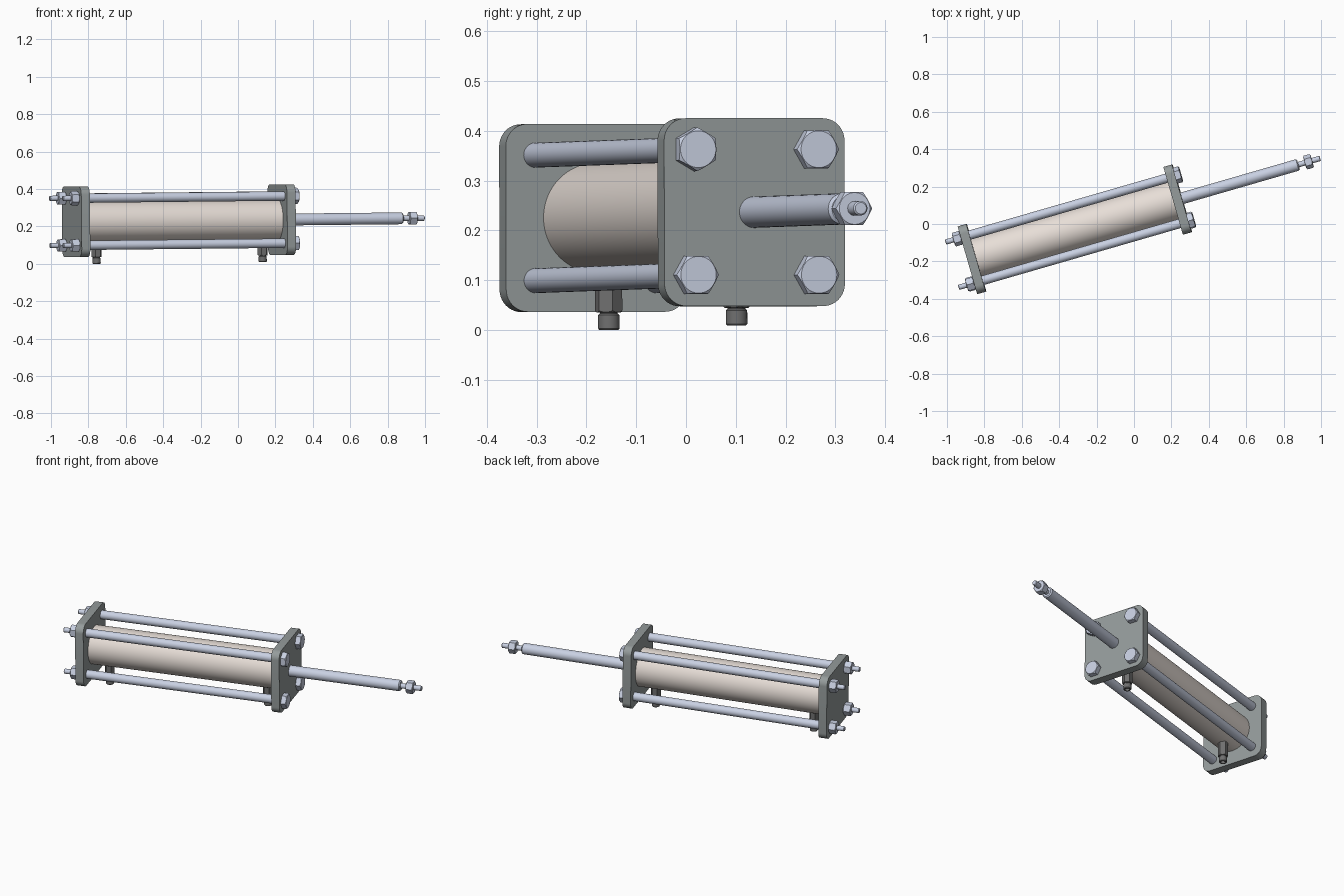
import bpy, bmesh
from math import cos, sin, pi, radians
from mathutils import Matrix, Vector

if "Cube" in bpy.data.objects:
    bpy.data.objects.remove(bpy.data.objects["Cube"])

# Local frame: x runs along the cylinder from the rear plate to the rod tip
FRAME = (Matrix.Translation((-0.866, -0.187, 0.225))
         @ Matrix.Rotation(radians(16.12), 4, 'Z')
         @ Matrix.Rotation(radians(-0.58), 4, 'Y'))
LENGTH = 1.145      # plate centre to plate centre
HALF = 0.024        # half plate thickness
SIZE = 0.1885       # half plate width
BOLT = 0.126        # tie rod offset


def material(name, rgb):
    m = bpy.data.materials.new(name)
    m.diffuse_color = (*rgb, 1)
    m.use_nodes = True
    m.node_tree.nodes["Principled BSDF"].inputs["Base Color"].default_value = m.diffuse_color
    return m


STEEL = material("bright_steel", (0.58, 0.63, 0.76))
BARREL = material("beige_barrel", (0.80, 0.73, 0.68))
PLATE = material("plate_grey", (0.30, 0.33, 0.33))
PORT = material("port_grey", (0.16, 0.16, 0.16))


def finish(name, bm, mat, place, smooth=True):
    bmesh.ops.recalc_face_normals(bm, faces=bm.faces[:])
    me = bpy.data.meshes.new(name)
    bm.to_mesh(me)
    bm.free()
    if mat:
        me.materials.append(mat)
    if smooth:
        me.shade_smooth()
        me.set_sharp_from_angle(angle=radians(30))
    ob = bpy.data.objects.new(name, me)
    bpy.context.collection.objects.link(ob)
    ob.matrix_world = FRAME @ place
    return ob


def lathe(name, profile, mat, place=Matrix(), sides=48, turn=0.0, smooth=True):
    """Turn (x, radius) points around the local x axis and cap both ends."""
    bm = bmesh.new()
    rings = []
    for x, r in profile:
        rings.append([bm.verts.new((x, r * cos(turn + 2 * pi * i / sides),
                                    r * sin(turn + 2 * pi * i / sides)))
                      for i in range(sides)])
    for a, b in zip(rings, rings[1:]):
        for i in range(sides):
            j = (i + 1) % sides
            bm.faces.new((a[i], a[j], b[j], b[i]))
    bm.faces.new(rings[0])
    bm.faces.new(rings[-1])
    return finish(name, bm, mat, place, smooth)


def rod(name, x0, x1, r, mat, place=Matrix(), c=0.003):
    return lathe(name, [(x0, r - c), (x0 + c, r), (x1 - c, r), (x1, r - c)], mat, place)


def hexagon(name, x0, x1, r, mat, place=Matrix(), turn=0.0, cut=(True, True)):
    """Hexagonal nut whose corners are rounded off by a turned cutter."""
    ob = lathe(name, [(x0, r), (x1, r)], mat, place, 6, turn, False)
    c, flat = r * 0.15, r * 0.84
    big = r * 1.02
    prof = ([(x0, flat), (x0 + c, big)] if cut[0] else [(x0 - 0.01, big)])
    prof += ([(x1 - c, big), (x1, flat)] if cut[1] else [(x1 + 0.01, big)])
    cutter = lathe(name + "_cutter", prof, mat, place, 48, 0.03, False)
    cutter.hide_render = True
    mod = ob.modifiers.new("corner_chamfer", 'BOOLEAN')
    mod.operation = 'INTERSECT'
    mod.object = cutter
    mod.solver = 'EXACT'
    # Bake the chamfer and drop the helper
    bpy.context.view_layer.update()
    dg = bpy.context.evaluated_depsgraph_get()
    me = bpy.data.meshes.new_from_object(ob.evaluated_get(dg))
    ob.modifiers.clear()
    ob.data = me
    bpy.data.objects.remove(cutter)
    return ob


def plate(name, x):
    """Square end plate with rounded corners."""
    r, n = 0.045, 10
    bm = bmesh.new()
    verts = []
    for k, (sy, sz) in enumerate(((1, 1), (-1, 1), (-1, -1), (1, -1))):
        for i in range(n + 1):
            a = (k + i / n) * pi / 2
            verts.append(bm.verts.new((x - HALF, sy * (SIZE - r) + r * cos(a),
                                       sz * (SIZE - r) + r * sin(a))))
    face = bm.faces.new(verts)
    ext = bmesh.ops.extrude_face_region(bm, geom=[face])
    top = [v for v in ext["geom"] if isinstance(v, bmesh.types.BMVert)]
    bmesh.ops.translate(bm, verts=top, vec=Vector((2 * HALF, 0, 0)))
    return finish(name, bm, PLATE, Matrix())


# End plates and barrel
plate("rear_plate", 0)
plate("front_plate", LENGTH)
lathe("barrel", [(HALF, 0.11), (LENGTH - HALF, 0.11)], BARREL, sides=96)

# Tie rods with bolt heads in front, nuts and studs behind
for sy, side in ((-1, "right"), (1, "left")):
    for sz, level in ((-1, "lower"), (1, "upper")):
        tag = f"{level}_{side}"
        at = Matrix.Translation((0, sy * BOLT, sz * BOLT))
        turn = pi / 6 if (sy, sz) == (-1, 1) else 0.0
        rod("tie_rod_" + tag, 0, LENGTH, 0.025, STEEL, at)
        front = LENGTH + HALF
        hexagon("bolt_head_" + tag, front, front + 0.03, 0.044, STEEL, at, turn, (False, True))
        hexagon("rear_nut_" + tag, -HALF - 0.042, -HALF, 0.038, STEEL, at, turn)
        rod("stud_" + tag, -0.11, 0, 0.014, STEEL, at)

# Piston rod with threaded tip and nut
rod("piston_rod", LENGTH, 1.817, 0.0315, STEEL, c=0.006)
rod("rod_tip_stud", 1.81, 1.938, 0.0145, STEEL)
hexagon("rod_tip_nut", 1.852, 1.893, 0.038, STEEL)

# Ports below the barrel: hexagonal body and hollow spigot
for name, x in (("rear_port", 0.113), ("front_port", 1.037)):
    down = Matrix.Translation((x, 0, 0)) @ Matrix.Rotation(pi / 2, 4, 'Y')
    hexagon(name + "_body", 0.09, 0.191, 0.028, PORT, down, pi / 6, (False, True))
    lathe(name + "_spigot", [(0.18, 0.018), (0.193, 0.018), (0.196, 0.0215), (0.223, 0.0215),
                             (0.226, 0.019), (0.226, 0.013), (0.196, 0.013)], PORT, down)
